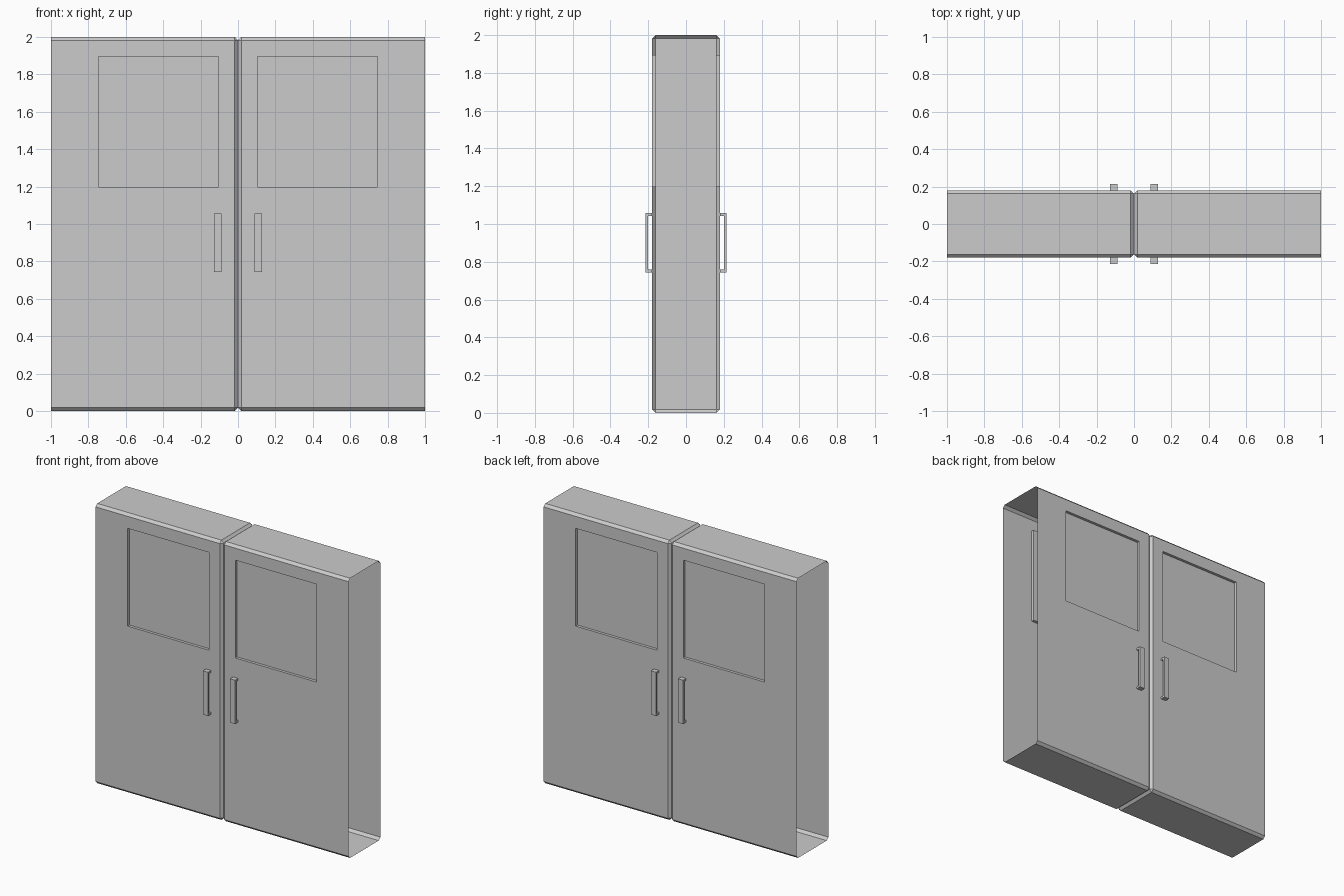
import bpy, bmesh
from mathutils import Matrix

if "Cube" in bpy.data.objects:
    bpy.data.objects.remove(bpy.data.objects["Cube"])

BEVEL = 0.018
WIN_X, WIN_Z = (0.105, 0.747), (1.197, 1.896)


def finish(bm, name, axes):
    mesh = bpy.data.meshes.new(name)
    bm.to_mesh(mesh)
    bm.free()
    obj = bpy.data.objects.new(name, mesh)
    bpy.context.collection.objects.link(obj)
    mod = obj.modifiers.new("Mirror", 'MIRROR')
    mod.use_axis = axes
    mod.use_mirror_merge = False
    return obj


# Door leaves: hollow boxes, open at the outer end, chamfered elsewhere
bm = bmesh.new()
bmesh.ops.create_cube(bm, size=1, matrix=Matrix.Translation((0.5, 0, 1)) @ Matrix.Diagonal((1, 0.36, 2, 1)))
outer = [f for f in bm.faces if f.normal.x > 0.9]
bmesh.ops.delete(bm, geom=outer, context='FACES_ONLY')
bmesh.ops.bevel(bm, geom=[e for e in bm.edges if not e.is_boundary], offset=BEVEL,
                offset_type='OFFSET', segments=1, profile=0.5, affect='EDGES')
bm.normal_update()

# Recessed window panels on front and back
for face in [f for f in bm.faces if abs(f.normal.y) > 0.99]:
    bmesh.ops.inset_individual(bm, faces=[face], thickness=0.1)
    mid = face.calc_center_median()
    for v in face.verts:
        v.co.x = WIN_X[v.co.x > mid.x]
        v.co.z = WIN_Z[v.co.z > mid.z]
    bm.normal_update()
    side = 1 if mid.y > 0 else -1
    bmesh.ops.inset_individual(bm, faces=[face], thickness=0)
    for v in face.verts:
        v.co.y = side * 0.16
bm.normal_update()
finish(bm, "door_leaves", (True, False, False))

# Pull handles: C-shaped profile extruded sideways
profile = [(-0.18, 0.744), (-0.215, 0.744), (-0.215, 1.057), (-0.18, 1.057),
           (-0.18, 1.043), (-0.201, 1.043), (-0.201, 0.758), (-0.18, 0.758)]
bm = bmesh.new()
base = bm.faces.new([bm.verts.new((0.087, y, z)) for y, z in profile])
ext = bmesh.ops.extrude_face_region(bm, geom=[base], use_keep_orig=True)
for v in ext["geom"]:
    if isinstance(v, bmesh.types.BMVert):
        v.co.x = 0.127
bmesh.ops.recalc_face_normals(bm, faces=bm.faces)
finish(bm, "pull_handles", (True, True, False))
